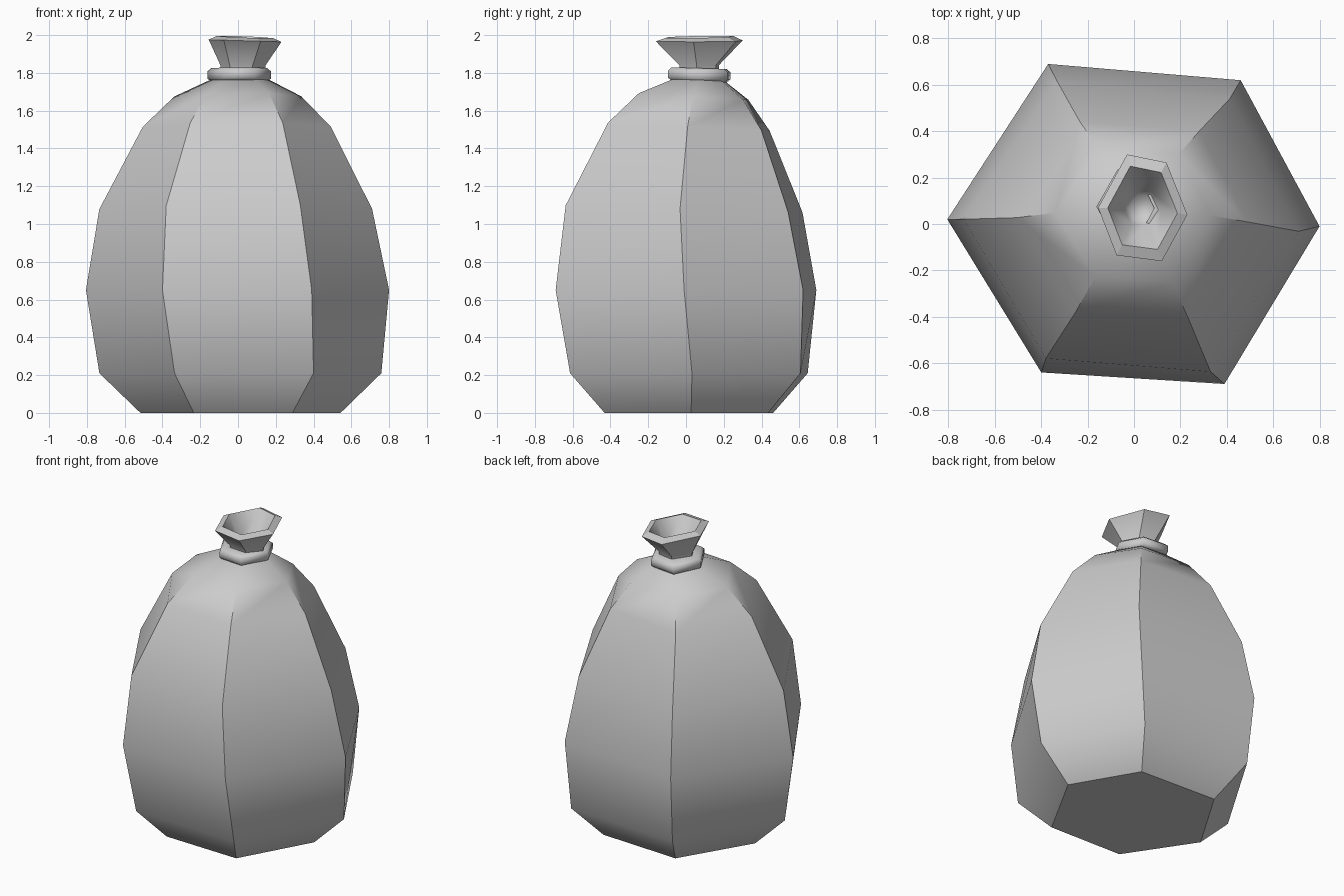
import bpy
import bmesh
from math import radians
from mathutils import Matrix, Vector

start_cube = bpy.data.objects.get("Cube")
if start_cube:
    bpy.data.objects.remove(start_cube, do_unlink=True)

# One plain grey for the whole sack
grey = bpy.data.materials.new("sack grey")
grey.use_nodes = True
grey_value = (0.6, 0.6, 0.6, 1)
grey.diffuse_color = grey_value
grey.node_tree.nodes["Principled BSDF"].inputs["Base Color"].default_value = grey_value


def make_ring(outline, z, scale, centre=(0, 0), twist=0, tilt=(0, 0)):
    """Scale, turn, shift and lean a flat outline into one ring of a loft."""
    sx, sy = scale if isinstance(scale, tuple) else (scale, scale)
    turn = Matrix.Rotation(radians(twist), 3, "Z")
    ring = []
    for x, y in outline:
        p = turn @ Vector((x * sx, y * sy, 0))
        p.z = z + p.x * tilt[0] + p.y * tilt[1]
        ring.append(p + Vector((centre[0], centre[1], 0)))
    return ring


def loft(name, rings, cap_start=False, cap_end=False, creased=0, closed=False):
    """Skin the rings; creased counts the bands whose upright edges stay sharp."""
    bm = bmesh.new()
    loops = [[bm.verts.new(p) for p in ring] for ring in rings]
    pairs = list(zip(loops, loops[1:]))
    if closed:
        pairs.append((loops[-1], loops[0]))
    for low, high in pairs:
        for i in range(len(low)):
            j = (i + 1) % len(low)
            bm.faces.new((low[i], low[j], high[j], high[i]))
    for wanted, loop in ((cap_start, loops[0]), (cap_end, loops[-1])):
        if wanted:
            cap = bm.faces.new(loop)
            for edge in cap.edges:
                edge.smooth = not (loop is loops[0])
    for low, high in pairs[:creased]:
        for a, b in zip(low, high):
            bm.edges.get((a, b)).smooth = False
    for face in bm.faces:
        face.smooth = True
    bmesh.ops.recalc_face_normals(bm, faces=bm.faces)
    mesh = bpy.data.meshes.new(name)
    bm.to_mesh(mesh)
    bm.free()
    mesh.materials.append(grey)
    obj = bpy.data.objects.new(name, mesh)
    bpy.context.collection.objects.link(obj)
    return obj


# Bulging six-sided body: height, scale, centre, twist, lean
body_outline = [(.8, -.01), (.46, .62), (-.37, .69), (-.805, .02), (-.4, -.64), (.39, -.69)]
body_levels = [
    (0, .66, (.015, .015), 2, 0),
    (.21, .93, (.015, .015), 2, 0),
    (.65, 1, (0, 0), 0, 0),
    (1.08, .9, (-.01, -.01), -1, -.03),
    (1.515, .62, (-.005, .015), 0, -.05),
    (1.675, .42, (0, .04), 0, -.06),
    (1.765, .19, (.01, .07), 0, -.04),
]
body_rings = [make_ring(body_outline, z, s, c, t, (0, lean))
              for z, s, c, t, lean in body_levels]
loft("sack_body", body_rings, cap_start=True, cap_end=True, creased=5)

# Cord tied round the neck, slightly leaning
tie_profile = [(1.753, .185), (1.77, .21), (1.808, .21), (1.825, .185), (1.825, .1), (1.753, .1)]
tie_rings = [make_ring(body_outline, z, (s, s * 1.14), (.007, .07), 0, (0, -.03))
             for z, s in tie_profile]
tie = loft("neck_tie", tie_rings, closed=True)
bpy.context.view_layer.objects.active = tie
tie.select_set(True)
bpy.ops.object.shade_smooth_by_angle(angle=radians(50))
tie.select_set(False)

# Flared mouth with a bevelled rim and a hollow funnel inside
mouth_outline = [(.195, -.03), (.105, .195), (-.065, .23), (-.19, 0), (-.11, -.205), (.085, -.23)]
mouth_centre = (.035, .07)
mouth_rings = [
    make_ring(mouth_outline, 1.79, (.62, .45), (.025, .07)),
    make_ring(mouth_outline, 1.84, (.62, .45), (.025, .07)),
    make_ring(mouth_outline, 1.97, 1, mouth_centre, 0, (-.03, 0)),
    make_ring(mouth_outline, 1.99, .78, mouth_centre, 0, (-.04, .02)),
    make_ring(mouth_outline, 1.85, (.42, .34), mouth_centre),
    make_ring(mouth_outline, 1.8, (.3, .24), mouth_centre),
]
mouth = loft("sack_mouth", mouth_rings, cap_end=True, creased=3)

# Keep the rim crisp on both sides
mesh = mouth.data
sides = len(mouth_outline)
for edge in mesh.edges:
    bands = {v // sides for v in edge.vertices}
    if bands in ({2}, {3}):
        edge.use_edge_sharp = True
